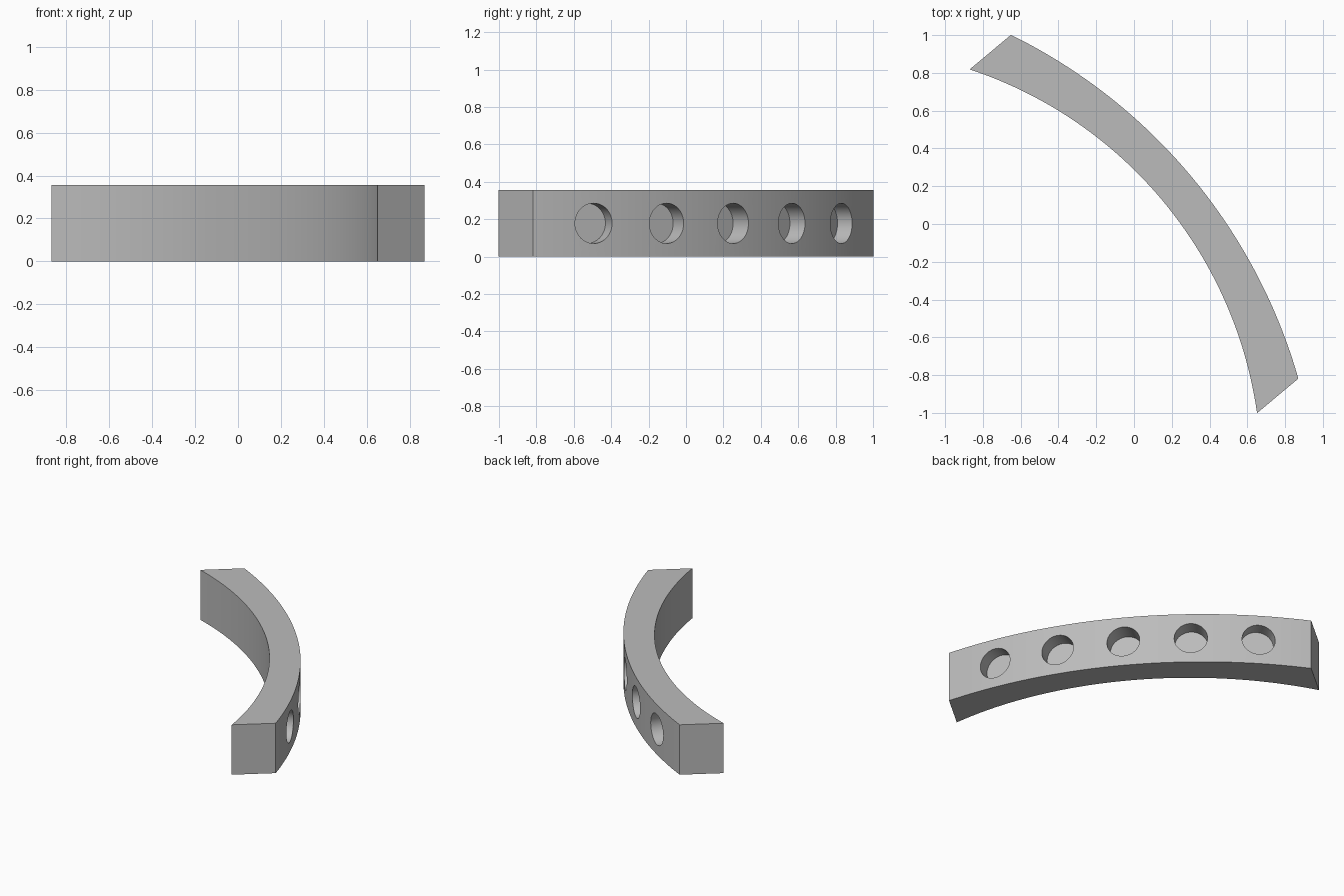
import bpy, bmesh
from math import asin, sin, cos, radians
from mathutils import Matrix, Vector

if "Cube" in bpy.data.objects:
    bpy.data.objects.remove(bpy.data.objects["Cube"])

HEIGHT = 0.355
HALF_CHORD = 1.186
END_OFFSET = 0.1425
OUTER_R, INNER_R = 2.92, 2.25
TURN = radians(39.9)          # direction of the bulge
HOLE_R = 0.1075

grey = bpy.data.materials.new("grey")
grey.use_nodes = True
grey.diffuse_color = (0.5, 0.5, 0.5, 1)
grey.node_tree.nodes["Principled BSDF"].inputs["Base Color"].default_value = (0.5, 0.5, 0.5, 1)


def make_object(name, bm):
    bmesh.ops.recalc_face_normals(bm, faces=bm.faces)
    mesh = bpy.data.meshes.new(name)
    bm.to_mesh(mesh)
    bm.free()
    mesh.materials.append(grey)
    obj = bpy.data.objects.new(name, mesh)
    bpy.context.collection.objects.link(obj)
    return obj


def arc_center(radius, end):
    return end - (radius ** 2 - HALF_CHORD ** 2) ** 0.5


def arc_point(radius, end, angle):
    """Point on an arc that bulges along TURN."""
    p = Vector((arc_center(radius, end) + radius * cos(angle), radius * sin(angle), 0))
    return Matrix.Rotation(TURN, 3, 'Z') @ p


def arc(radius, end, steps=48):
    half = asin(HALF_CHORD / radius)
    return [arc_point(radius, end, half * (2 * i / steps - 1)) for i in range(steps + 1)]


# Curved bar, thinner in the middle than at its ends
bm = bmesh.new()
outline = arc(OUTER_R, END_OFFSET) + arc(INNER_R, -END_OFFSET)[::-1]
base = bm.faces.new([bm.verts.new(p) for p in outline])
top = bmesh.ops.extrude_face_region(bm, geom=[base])
bmesh.ops.translate(bm, vec=(0, 0, HEIGHT),
                    verts=[v for v in top["geom"] if isinstance(v, bmesh.types.BMVert)])
bar = make_object("curved_bar", bm)

# Blind round holes, square to the outer face
bm = bmesh.new()
for i, depth in zip(range(-2, 3), (0.095, 0.11, 0.13, 0.11, 0.095)):
    angle = radians(8.6) * i
    length = depth + 0.1
    center = arc_point(OUTER_R + 0.1 - length / 2,
                       END_OFFSET - 0, angle)
    # Keep the arc's own centre while moving along its radius
    axis = Vector((cos(TURN + angle), sin(TURN + angle), 0))
    center = arc_point(OUTER_R, END_OFFSET, angle) + axis * (0.1 - length / 2)
    center.z = HEIGHT / 2
    place = Matrix.Translation(center) @ axis.to_track_quat('Z', 'Y').to_matrix().to_4x4()
    bmesh.ops.create_cone(bm, cap_ends=True, segments=48, radius1=HOLE_R,
                          radius2=HOLE_R, depth=length, matrix=place)
cutter = make_object("hole_cutter", bm)
cutter.hide_render = True

cut = bar.modifiers.new("holes", 'BOOLEAN')
cut.operation = 'DIFFERENCE'
cut.solver = 'EXACT'
cut.object = cutter
bpy.ops.object.select_all(action='DESELECT')
bpy.context.view_layer.objects.active = bar
bar.select_set(True)
bpy.ops.object.modifier_apply(modifier=cut.name)
bpy.data.objects.remove(cutter)
bpy.ops.object.shade_smooth_by_angle(angle=radians(30))
